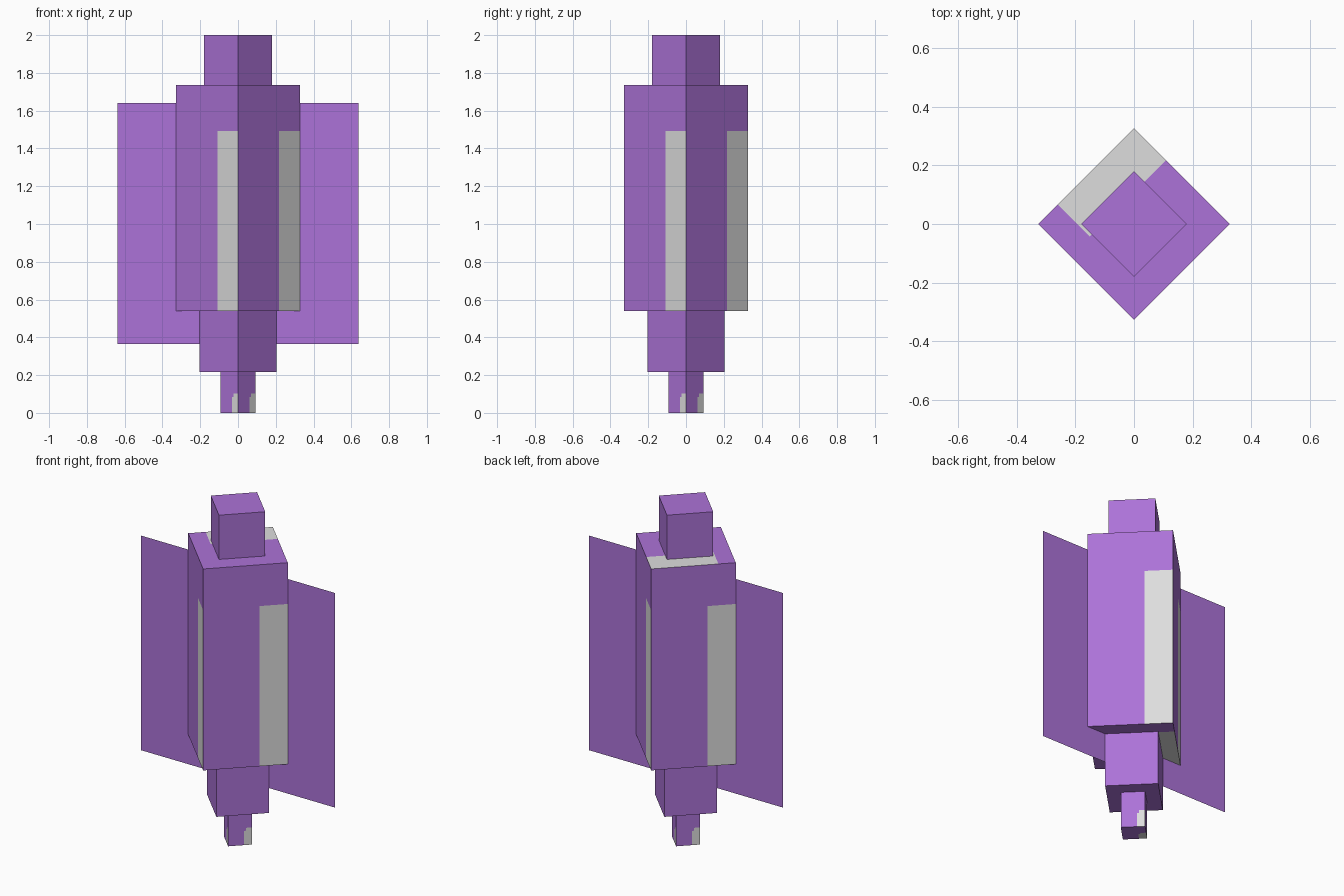
import bpy, bmesh, math
from mathutils import Vector

if "Cube" in bpy.data.objects:
    bpy.data.objects.remove(bpy.data.objects["Cube"])


def material(name, rgb):
    m = bpy.data.materials.new(name)
    m.diffuse_color = (*rgb, 1)
    m.use_nodes = True
    m.node_tree.nodes["Principled BSDF"].inputs["Base Color"].default_value = m.diffuse_color
    return m


purple = material("purple", (0.413, 0.171, 0.686))
grey = material("pale grey", (0.73, 0.73, 0.73))


def finish(name, bm, turn=0.0):
    me = bpy.data.meshes.new(name)
    bm.to_mesh(me)
    bm.free()
    me.materials.append(purple)
    me.materials.append(grey)
    ob = bpy.data.objects.new(name, me)
    ob.rotation_euler.z = turn
    bpy.context.collection.objects.link(ob)
    return ob


def cut(bm, point, normal):
    bmesh.ops.bisect_plane(bm, geom=bm.verts[:] + bm.edges[:] + bm.faces[:],
                           plane_co=point, plane_no=normal)


def block(name, corner, z0, z1, steps=()):
    """Square block standing on its diagonal; steps are (inner edge, height)
    fractions of the grey panel at the right-hand edge of each face."""
    h = corner / math.sqrt(2)
    bm = bmesh.new()
    bmesh.ops.create_cube(bm, size=1)
    for v in bm.verts:
        v.co = (v.co.x * 2 * h, v.co.y * 2 * h, z0 + (v.co.z + 0.5) * (z1 - z0))
    # Cut the panel outlines into every face
    for edge, top in steps:
        cut(bm, (0, 0, z0 + top * (z1 - z0)), (0, 0, 1))
        for s in (-1, 1):
            for p in (edge * h, (2 * top - 1) * h):
                cut(bm, (s * p, 0, 0), (1, 0, 0))
                cut(bm, (0, s * p, 0), (0, 1, 0))
    bm.normal_update()
    up = Vector((0, 0, 1))
    for f in bm.faces:
        c, n = f.calc_center_median(), f.normal
        if abs(n.z) > 0.5:
            across = c.y / h
            along = (1 - n.z * c.x / h) / 2
        else:
            across = c.dot(up.cross(n)) / h
            along = (c.z - z0) / (z1 - z0)
        f.material_index = int(any(across > e and along < t for e, t in steps))
    return finish(name, bm, math.pi / 4)


# Stacked diagonal blocks
block("bottom_tip", 0.093, 0.0, 0.217, [(0.33, 0.39), (0.5, 0.47)])
block("lower_block", 0.203, 0.217, 0.54)
block("main_body", 0.327, 0.54, 1.737, [(0.33, 0.795)])
block("top_block", 0.179, 1.737, 2.0)

# Thin flat fin through the middle
bm = bmesh.new()
bm.faces.new([bm.verts.new(p) for p in
              ((-0.638, 0, 0.365), (0.638, 0, 0.365), (0.638, 0, 1.64), (-0.638, 0, 1.64))])
finish("side_fin", bm)
